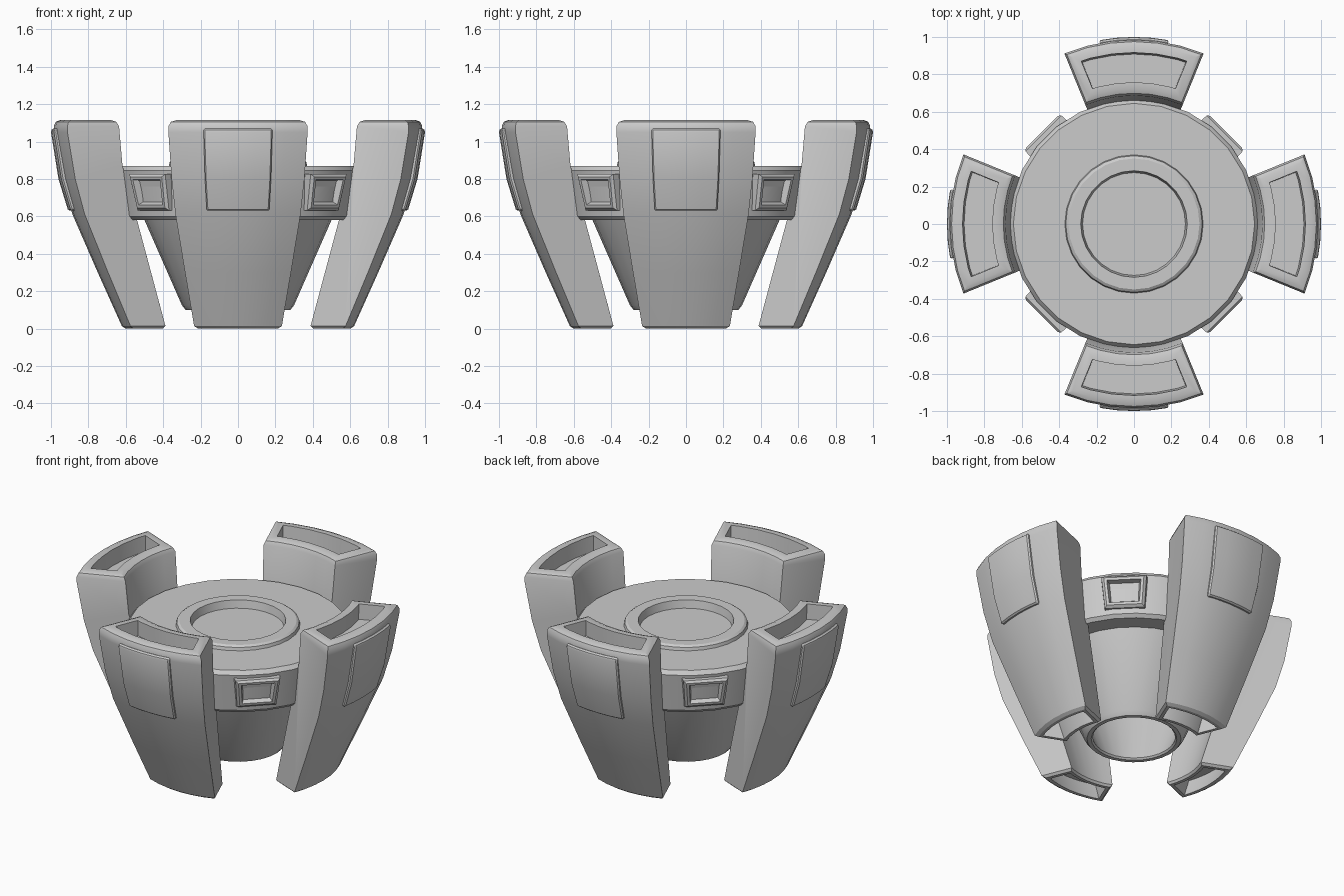
import bpy, bmesh
from math import sin, cos, pi, radians

if "Cube" in bpy.data.objects:
    bpy.data.objects.remove(bpy.data.objects["Cube"])


def finish(name, bm, turn=0.0):
    """Clean normals, smooth with sharp edges, link the object."""
    bmesh.ops.recalc_face_normals(bm, faces=bm.faces)
    for f in bm.faces:
        f.smooth = True
    for e in bm.edges:
        e.smooth = e.calc_face_angle(0) < radians(28)
    me = bpy.data.meshes.new(name)
    bm.to_mesh(me)
    bm.free()
    ob = bpy.data.objects.new(name, me)
    ob.rotation_euler.z = turn
    bpy.context.collection.objects.link(ob)
    return ob


def lathe(name, profile, n=28):
    """Closed (r, z) profile; points with r = 0 become poles."""
    bm = bmesh.new()
    rings = [[bm.verts.new((r * cos(2 * pi * i / n), r * sin(2 * pi * i / n), z))
              for i in range(n)] for r, z in profile]
    for a, b in zip(rings, rings[1:]):
        for i in range(n):
            j = (i + 1) % n
            bm.faces.new((a[i], a[j], b[j], b[i]))
    bm.faces.new(rings[0])
    bm.faces.new(rings[-1])
    return finish(name, bm)


def sector(profile, half, segs):
    """Sweep a closed (r, z) profile through +-half degrees around -y."""
    bm = bmesh.new()
    rows = []
    for k in range(segs + 1):
        a = radians(-half + 2 * half * k / segs)
        rows.append([bm.verts.new((r * sin(a), -r * cos(a), z)) for r, z in profile])
    m = len(profile)
    for a, b in zip(rows, rows[1:]):
        for i in range(m):
            j = (i + 1) % m
            bm.faces.new((a[i], a[j], b[j], b[i]))
    bm.faces.new(rows[0])
    bm.faces.new(rows[-1])
    bmesh.ops.recalc_face_normals(bm, faces=bm.faces)
    return bm


def facing(bm, s):
    """Flat end faces at the top (s = 1) or bottom (s = -1)."""
    lim = max(s * v.co.z for v in bm.verts) - 1e-4
    return [f for f in bm.faces if all(s * v.co.z > lim for v in f.verts)]


def bevel_rim(bm, faces, width, segs):
    fs = set(faces)
    rim = [e for e in {e for f in faces for e in f.edges}
           if sum(f in fs for f in e.link_faces) == 1]
    bmesh.ops.bevel(bm, geom=rim, offset=width, segments=segs, profile=0.5, affect='EDGES')


def sink(bm, s, rim, depth):
    """Cut a pocket into an end, leaving a rim."""
    fs = facing(bm, s)
    bmesh.ops.inset_region(bm, faces=fs, thickness=rim, use_even_offset=True)
    bmesh.ops.inset_region(bm, faces=fs, thickness=0.003, use_even_offset=True)
    for v in {v for f in fs for v in f.verts}:
        # pocket floor follows the leaning walls
        k = 1 - 0.06 * depth if s > 0 else 1 + 0.7 * depth
        v.co.x *= k
        v.co.y *= k
        v.co.z -= s * depth


# central body: hollow cone, wide band, disc top with a dished ring
lathe("core_body", [
    (0.40, 0.50), (0.245, 0.11), (0.255, 0.10), (0.28, 0.10), (0.30, 0.125),
    (0.50, 0.58), (0.61, 0.58), (0.63, 0.60), (0.665, 0.845), (0.645, 0.87),
    (0.37, 0.87), (0.365, 0.89), (0.35, 0.90), (0.285, 0.90), (0.275, 0.85)])

LEG = [(0.415, 0.0), (0.615, 0.0), (0.75, 0.30), (0.885, 0.61), (0.94, 0.80),
       (0.985, 1.05), (0.985, 1.115), (0.69, 1.115), (0.667, 0.87)]
PANEL = [(0.84, 0.63), (0.908, 0.63), (0.96, 0.80), (1.0, 1.05), (0.995, 1.07), (0.93, 1.07)]

for i, side in enumerate(("front", "right", "back", "left")):
    # leg: curved wedge with pockets in both ends
    bm = sector(LEG, 22.2, 6)
    bevel_rim(bm, facing(bm, 1), 0.034, 2)
    bevel_rim(bm, facing(bm, -1), 0.014, 1)
    sink(bm, 1, 0.034, 0.10)
    sink(bm, -1, 0.02, 0.12)
    finish(side + "_leg", bm, i * pi / 2)

    # raised plate on the outer face of the leg
    bm = sector(PANEL, 10.7, 4)
    sharp = [e for e in bm.edges if e.calc_face_angle(0) > radians(50)]
    bmesh.ops.bevel(bm, geom=sharp, offset=0.008, segments=1, affect='EDGES')
    finish(side + "_leg_plate", bm, i * pi / 2)

    # framed port on the band between two legs
    bm = bmesh.new()
    bmesh.ops.create_cube(bm, size=1)
    for v in bm.verts:
        top, out = v.co.z > 0, v.co.y < 0
        w = (0.135 if top else 0.118) - (0.0 if out else -0.008)
        v.co.x = w if v.co.x > 0 else -w
        v.co.y = -(0.70 if top else 0.655) if out else -0.56
        v.co.z = 0.825 if top else 0.632
    face = min(bm.faces, key=lambda f: f.calc_center_median().y)
    bevel_rim(bm, [face], 0.014, 1)
    face = min(bm.faces, key=lambda f: f.calc_center_median().y - f.calc_area())
    bm.normal_update()
    bmesh.ops.inset_region(bm, faces=[face], thickness=0.016, use_even_offset=True)
    bmesh.ops.inset_region(bm, faces=[face], thickness=0.012, depth=-0.035, use_even_offset=True)
    finish(side + "_port", bm, i * pi / 2 + pi / 4)
